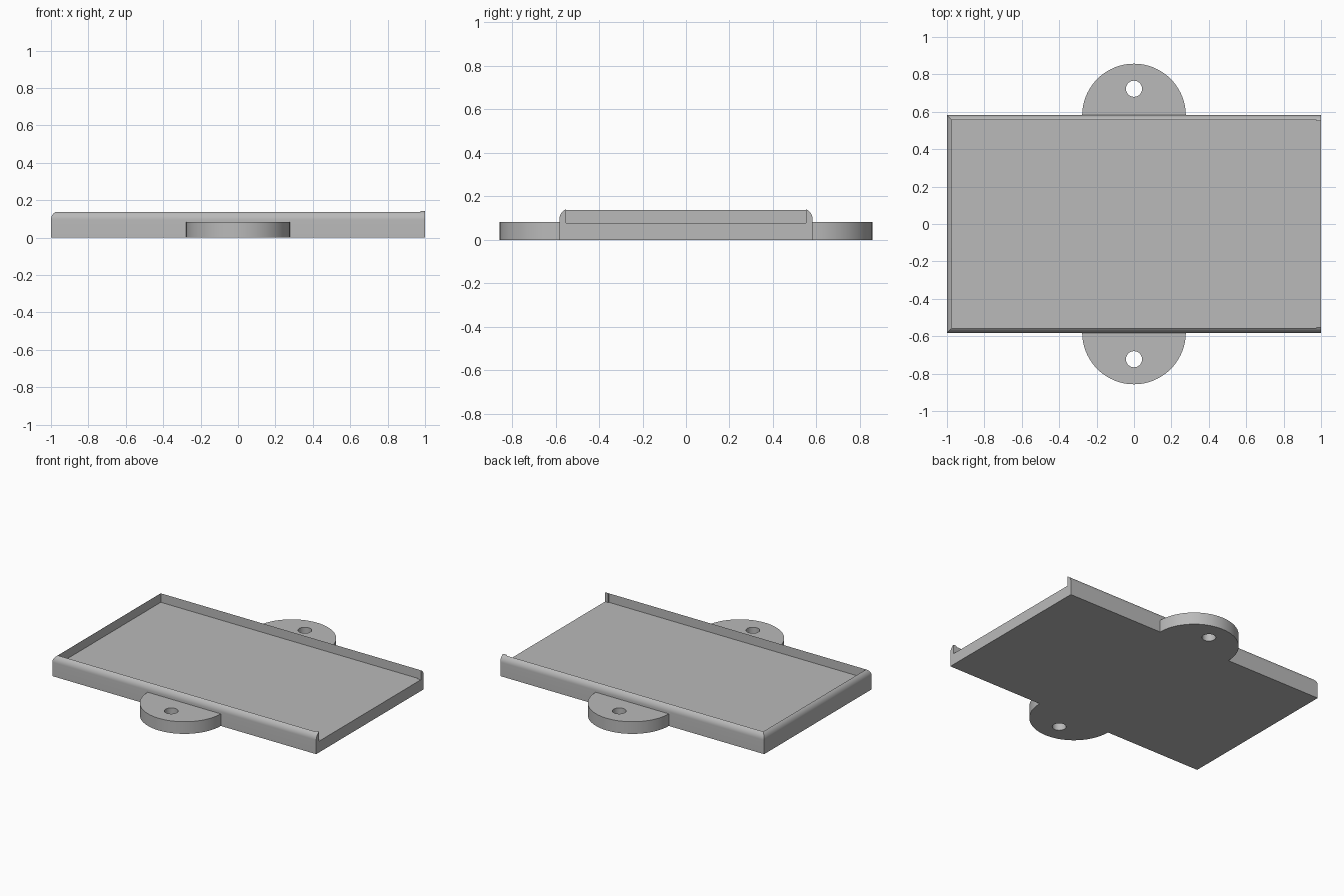
import bpy
import bmesh
from math import radians

if "Cube" in bpy.data.objects:
    bpy.data.objects.remove(bpy.data.objects["Cube"], do_unlink=True)

HALF_X, HALF_Y, HEIGHT = 1.0, 0.582, 0.145
FLOOR, WALL, ROUND = 0.077, 0.025, 0.05
TAB_R, TAB_H, HOLE_Y, HOLE_R = 0.277, 0.083, 0.723, 0.043

grey = bpy.data.materials.new("plain grey")
grey.use_nodes = True
colour = (0.49, 0.49, 0.49, 1)
grey.diffuse_color = colour
grey.node_tree.nodes["Principled BSDF"].inputs["Base Color"].default_value = colour


def box(name, low, high):
    """Box between two opposite corners."""
    bm = bmesh.new()
    bmesh.ops.create_cube(bm, size=1)
    for v in bm.verts:
        v.co = [high[i] if v.co[i] > 0 else low[i] for i in range(3)]
    return finish(bm, name)


def cylinder(name, radius, y, low, high, sides):
    """Upright cylinder on the centre line."""
    bm = bmesh.new()
    bmesh.ops.create_cone(bm, cap_ends=True, segments=sides,
                          radius1=radius, radius2=radius, depth=high - low)
    bmesh.ops.translate(bm, verts=bm.verts, vec=(0, y, (low + high) / 2))
    return finish(bm, name)


def finish(bm, name):
    mesh = bpy.data.meshes.new(name)
    bm.to_mesh(mesh)
    bm.free()
    obj = bpy.data.objects.new(name, mesh)
    bpy.context.collection.objects.link(obj)
    mesh.materials.append(grey)
    return obj


def cut(obj, *cutters):
    """Subtract the cutters, then remove them."""
    bpy.context.view_layer.objects.active = obj
    for cutter in cutters:
        mod = obj.modifiers.new("cut", 'BOOLEAN')
        mod.operation = 'DIFFERENCE'
        mod.solver = 'EXACT'
        mod.object = cutter
        bpy.ops.object.modifier_apply(modifier=mod.name)
        bpy.data.objects.remove(cutter, do_unlink=True)


def smooth(obj):
    bpy.ops.object.select_all(action='DESELECT')
    obj.select_set(True)
    bpy.context.view_layer.objects.active = obj
    bpy.ops.object.shade_smooth_by_angle(angle=radians(30))


# Tray block, with the top edges rounded on every side but the open end
tray = box("tray", (-HALF_X, -HALF_Y, 0), (HALF_X, HALF_Y, HEIGHT))
bm = bmesh.new()
bm.from_mesh(tray.data)
rims = [e for e in bm.edges
        if all(v.co.z > FLOOR for v in e.verts)
        and not all(v.co.x > 0 for v in e.verts)]
bmesh.ops.bevel(bm, geom=rims, offset=ROUND, segments=12, profile=0.5,
                affect='EDGES', clamp_overlap=True)
bm.to_mesh(tray.data)
bm.free()

# Hollow interior and the slightly narrower opening at the +x end
inner_x, inner_y = HALF_X - WALL, HALF_Y - WALL
cut(tray,
    box("hollow", (-inner_x, -inner_y, FLOOR), (inner_x, inner_y, 1)),
    box("opening", (0, -inner_y + 0.006, FLOOR), (2, inner_y - 0.006, 1)))
smooth(tray)

# Half-round mounting tabs with a screw hole, front and back
for side, name in ((-1, "front_tab"), (1, "back_tab")):
    tab = cylinder(name, TAB_R, side * (HALF_Y - 0.002), 0, TAB_H, 96)
    inside = sorted((0, side * (HALF_Y - 0.001)))
    cut(tab,
        box("tab_trim", (-1, inside[0], -1), (1, inside[1], 1)),
        cylinder("screw_hole", HOLE_R, side * HOLE_Y, -1, 1, 48))
    smooth(tab)
